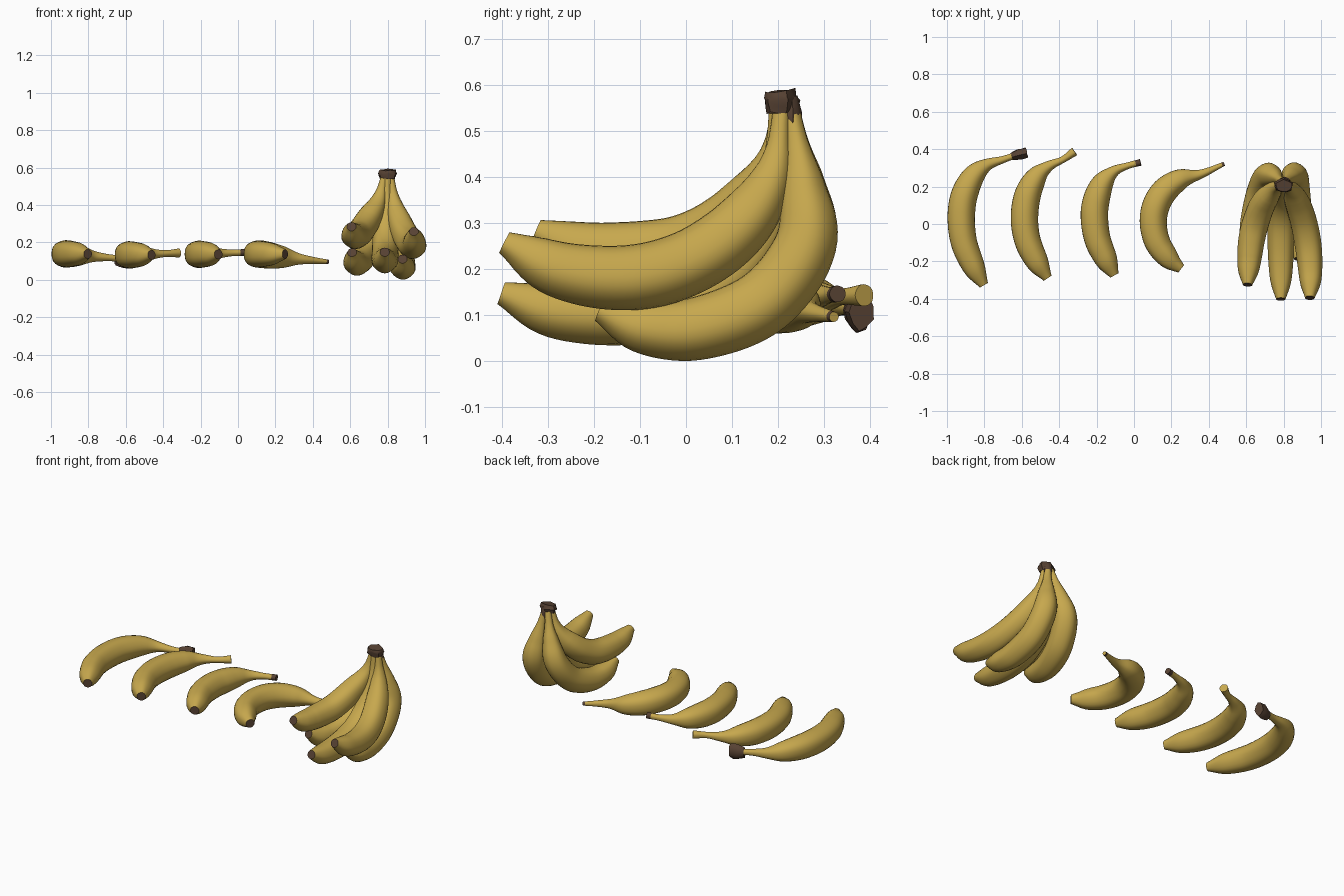
import bpy, bmesh, math, random
from mathutils import Vector

if "Cube" in bpy.data.objects:
    bpy.data.objects.remove(bpy.data.objects["Cube"])

random.seed(4)


def material(name, rgb):
    m = bpy.data.materials.new(name)
    m.diffuse_color = (*rgb, 1)
    m.use_nodes = True
    m.node_tree.nodes["Principled BSDF"].inputs["Base Color"].default_value = m.diffuse_color
    return m


YELLOW = material("banana yellow", (0.57, 0.39, 0.075))
BROWN = material("dried brown", (0.095, 0.054, 0.033))

# Radii at even steps from blossom tip to stem end
SINGLE = [0.025, 0.056, 0.067, 0.071, 0.073, 0.073, 0.069, 0.056, 0.030, 0.018, 0.019]
BUNCH = [0.025, 0.054, 0.065, 0.070, 0.072, 0.071, 0.069, 0.062, 0.045, 0.025, 0.018]


def spline(vals, u):
    """Catmull-Rom through vals (floats or Vectors), u in 0..1."""
    n = len(vals) - 1
    i = min(int(u * n), n - 1)
    f = u * n - i
    b, c = vals[i], vals[i + 1]
    a = vals[i - 1] if i > 0 else b * 2 - c
    d = vals[i + 2] if i + 2 <= n else c * 2 - b
    return (b * 2 + (c - a) * f + (a * 2 - b * 5 + c * 4 - d) * f * f
            + (b * 3 - a - c * 3 + d) * f ** 3) * 0.5


def even_path(pts, rings):
    """Resample a path evenly by length."""
    pts = [Vector(p) for p in pts]
    dense = [spline(pts, k / 400) for k in range(401)]
    run = [0.0]
    for p, q in zip(dense, dense[1:]):
        run.append(run[-1] + (q - p).length)
    out, k = [], 0
    for j in range(rings):
        goal = run[-1] * j / (rings - 1)
        while k < 400 and run[k] < goal - 1e-9:
            k += 1
        out.append(dense[k])
    return out


def tube(name, pts, radii, ref, sides=24, rings=56, dark=2, end_dark=True,
         squash=(1, 1), ridge=0.02, jitter=0.0):
    """Sweep a ridged section; brown beyond fraction dark and on the end discs."""
    path = even_path(pts, rings)
    bm = bmesh.new()
    loops = []
    for j, p in enumerate(path):
        t = j / (rings - 1)
        tan = (path[min(j + 1, rings - 1)] - path[max(j - 1, 0)]).normalized()
        side = tan.cross(Vector(ref)).normalized()
        up = side.cross(tan)
        r = spline(radii, t)
        loop = []
        for k in range(sides):
            a = math.tau * k / sides
            rr = r * (1 + ridge * math.cos(5 * a)) * (1 + random.uniform(-jitter, jitter))
            off = side * math.cos(a) * rr * squash[0] + up * math.sin(a) * rr * squash[1]
            slip = tan * r * random.uniform(-jitter, jitter)
            loop.append(bm.verts.new(p + off + slip))
        loops.append(loop)
    for j in range(rings - 1):
        t = (j + 0.5) / (rings - 1)
        for k in range(sides):
            n = (k + 1) % sides
            f = bm.faces.new((loops[j][k], loops[j][n], loops[j + 1][n], loops[j + 1][k]))
            f.material_index = int(t > dark)
    # dried end discs
    bm.faces.new(loops[0]).material_index = 1
    bm.faces.new(loops[-1]).material_index = int(end_dark)
    bmesh.ops.recalc_face_normals(bm, faces=bm.faces)
    me = bpy.data.meshes.new(name)
    bm.to_mesh(me)
    bm.free()
    me.materials.append(YELLOW)
    me.materials.append(BROWN)
    ob = bpy.data.objects.new(name, me)
    bpy.context.collection.objects.link(ob)
    bpy.ops.object.select_all(action='DESELECT')
    ob.select_set(True)
    bpy.context.view_layer.objects.active = ob
    bpy.ops.object.shade_smooth_by_angle(angle=math.radians(45))
    return ob


def lying(name, xy, z_body, z_stem, dark, stem_r, end_dark):
    """Single banana lying flat, its stem drifting to z_stem."""
    n = len(xy) - 1
    pts = []
    for i, (x, y) in enumerate(xy):
        w = max(0, (i / n - 0.55) / 0.45)
        pts.append((x, y, z_body + (z_stem - z_body) * w))
    tube(name, pts, SINGLE[:-1] + [stem_r], (0, 0, 1), dark=dark, end_dark=end_dark)


# Four loose bananas, tip to stem
lying("loose_banana_1", [(-0.803, -0.328), (-0.86, -0.225), (-0.91, -0.1), (-0.925, 0.03),
      (-0.91, 0.15), (-0.86, 0.255), (-0.79, 0.315), (-0.70, 0.345), (-0.60, 0.38)],
      0.137, 0.11, 2, 0.019, True)
lying("loose_banana_2", [(-0.462, -0.29), (-0.52, -0.2), (-0.57, -0.09), (-0.587, 0.03),
      (-0.57, 0.155), (-0.52, 0.255), (-0.455, 0.31), (-0.38, 0.345), (-0.318, 0.388)],
      0.132, 0.142, 2, 0.024, False)
lying("loose_banana_3", [(-0.105, -0.275), (-0.155, -0.18), (-0.197, -0.08), (-0.213, 0.03),
      (-0.205, 0.12), (-0.17, 0.215), (-0.11, 0.28), (-0.04, 0.31), (0.035, 0.33)],
      0.135, 0.145, 0.965, 0.018, True)
lying("loose_banana_4", [(0.252, -0.24), (0.185, -0.185), (0.125, -0.1), (0.102, 0.0),
      (0.115, 0.095), (0.165, 0.18), (0.25, 0.24), (0.36, 0.268), (0.482, 0.322)],
      0.136, 0.095, 0.985, 0.011, False)

# Dried cap on the first loose banana's stem
tube("loose_stem_cap", [(-0.655, 0.36, 0.11), (-0.615, 0.373, 0.108), (-0.575, 0.382, 0.105)],
     [0.022, 0.031, 0.03], (0, 0, 1), sides=9, rings=5, dark=-1,
     squash=(0.9, 1.4), ridge=0.08, jitter=0.1)

# Hanging bunch of five, tip to stem
BUNCH_PATHS = {
    "bunch_right_front": [(0.94, -0.395, 0.257), (0.943, -0.27, 0.197), (0.932, -0.12, 0.182),
                          (0.907, 0.01, 0.217), (0.87, 0.12, 0.297), (0.835, 0.19, 0.41),
                          (0.815, 0.21, 0.56)],
    "bunch_middle": [(0.785, -0.402, 0.147), (0.785, -0.28, 0.108), (0.785, -0.12, 0.106),
                     (0.787, 0.02, 0.14), (0.788, 0.13, 0.225), (0.792, 0.19, 0.36),
                     (0.80, 0.2, 0.56)],
    "bunch_left_front": [(0.607, -0.325, 0.283), (0.614, -0.22, 0.242), (0.628, -0.09, 0.235),
                         (0.652, 0.01, 0.253), (0.692, 0.11, 0.315), (0.75, 0.185, 0.42),
                         (0.785, 0.205, 0.56)],
    "bunch_right_back": [(0.88, -0.188, 0.11), (0.885, -0.09, 0.073), (0.88, 0.03, 0.072),
                         (0.87, 0.17, 0.13), (0.86, 0.258, 0.25), (0.84, 0.255, 0.38),
                         (0.81, 0.228, 0.55)],
    "bunch_left_back": [(0.61, -0.18, 0.145), (0.622, -0.08, 0.098), (0.642, 0.04, 0.093),
                        (0.675, 0.17, 0.145), (0.71, 0.256, 0.26), (0.75, 0.255, 0.39),
                        (0.79, 0.228, 0.55)],
}
for name, pts in BUNCH_PATHS.items():
    tube(name, pts, BUNCH, (1, 0, 0))

# Dried crown joining the stems, with a torn strip behind
tube("bunch_crown", [(0.8, 0.206, 0.54), (0.8, 0.205, 0.564), (0.8, 0.203, 0.587)],
     [0.034, 0.042, 0.036], (1, 0, 0), sides=11, rings=5, dark=-1,
     squash=(0.9, 1.2), ridge=0.08, jitter=0.1)
tube("bunch_crown_strip", [(0.81, 0.231, 0.5), (0.81, 0.233, 0.54), (0.808, 0.23, 0.575)],
     [0.018, 0.02, 0.013], (1, 0, 0), sides=8, rings=5, dark=-1,
     squash=(0.9, 1.3), ridge=0.05, jitter=0.12)

# Settle the model on the floor
low = min(v.co.z for o in bpy.data.objects for v in o.data.vertices)
for o in bpy.data.objects:
    o.location.z -= low
